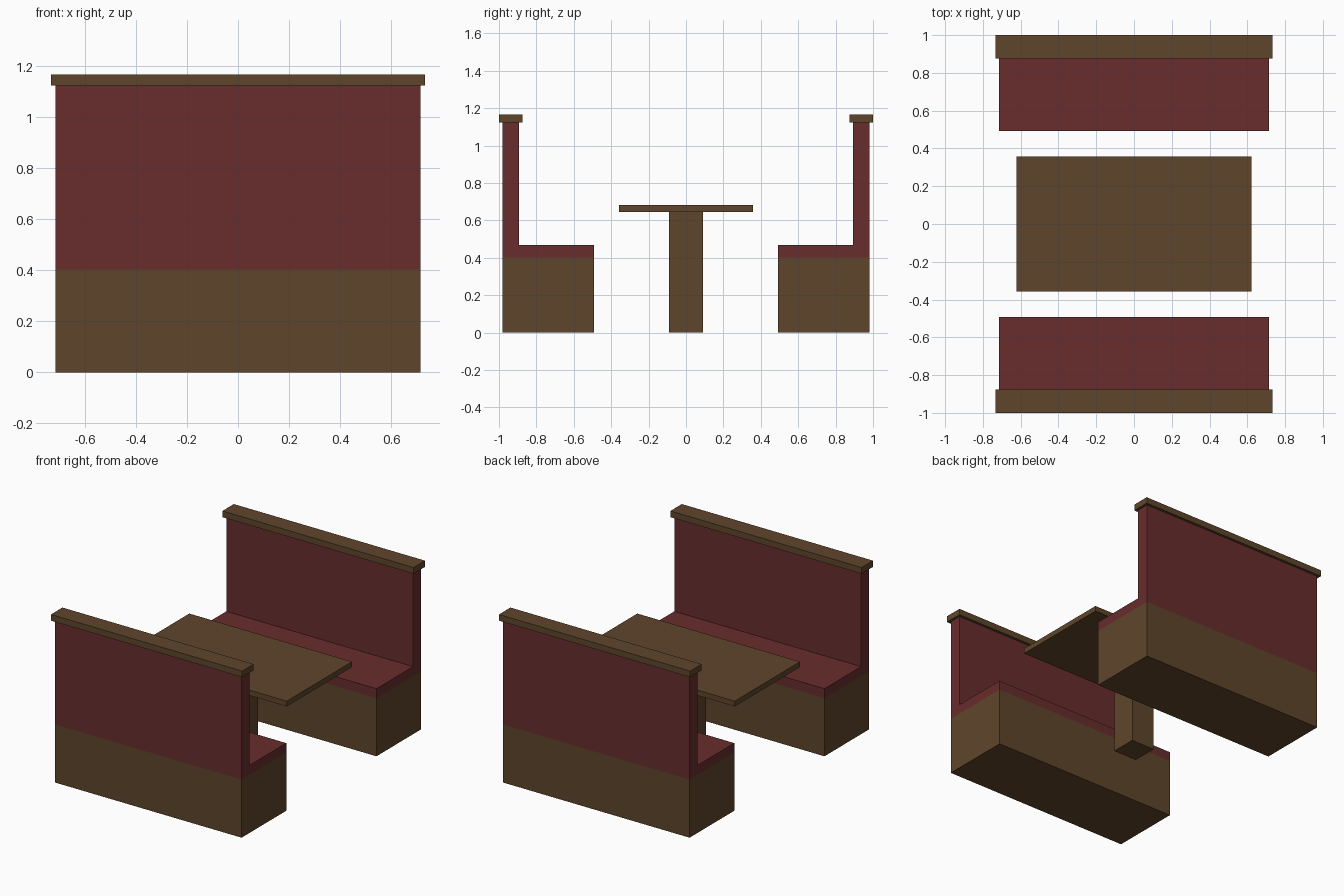
import bpy
import bmesh
from mathutils import Matrix, Vector

cube = bpy.data.objects.get("Cube")
if cube:
    bpy.data.objects.remove(cube, do_unlink=True)


def material(name, rgb):
    mat = bpy.data.materials.new(name)
    mat.use_nodes = True
    color = (*rgb, 1.0)
    mat.diffuse_color = color
    mat.node_tree.nodes["Principled BSDF"].inputs["Base Color"].default_value = color
    return mat


wood = material("brown wood", (0.114, 0.060, 0.024))
leather = material("dark red upholstery", (0.138, 0.026, 0.026))


def extrude_profile(name, profile, half_width, mat):
    """Extrude a (y, z) outline along x, centred on x = 0."""
    bm = bmesh.new()
    face = bm.faces.new([bm.verts.new((-half_width, y, z)) for y, z in profile])
    new = bmesh.ops.extrude_face_region(bm, geom=[face])["geom"]
    verts = [v for v in new if isinstance(v, bmesh.types.BMVert)]
    bmesh.ops.translate(bm, verts=verts, vec=Vector((2 * half_width, 0, 0)))
    bmesh.ops.recalc_face_normals(bm, faces=bm.faces)
    mesh = bpy.data.meshes.new(name)
    bm.to_mesh(mesh)
    bm.free()
    mesh.materials.append(mat)
    obj = bpy.data.objects.new(name, mesh)
    bpy.context.collection.objects.link(obj)
    return obj


def box(name, half_width, y0, y1, z0, z1, mat):
    return extrude_profile(name, [(y0, z0), (y1, z0), (y1, z1), (y0, z1)], half_width, mat)


# Table: square post and thin top
box("table_post", 0.09, -0.09, 0.09, 0, 0.645, wood)
box("table_top", 0.623, -0.357, 0.357, 0.645, 0.682, wood)

# Two facing benches: base, L-shaped upholstery and top rail
bench_half = 0.715
seat_front, back_front, back_rear = 0.493, 0.893, 0.982
seat_low, seat_top, back_top = 0.402, 0.468, 1.122
cushion = [(seat_front, seat_low), (back_rear, seat_low), (back_rear, back_top),
           (back_front, back_top), (back_front, seat_top), (seat_front, seat_top)]

for side, turns in (("rear", 0), ("front", 1)):
    parts = [
        box(side + "_bench_base", bench_half, seat_front, back_rear, 0, seat_low, wood),
        extrude_profile(side + "_bench_upholstery", cushion, bench_half, leather),
        box(side + "_bench_top_rail", 0.732, 0.875, 1.0, back_top, 1.165, wood),
    ]
    if turns:
        for part in parts:
            part.data.transform(Matrix.Rotation(3.14159265, 4, "Z"))
